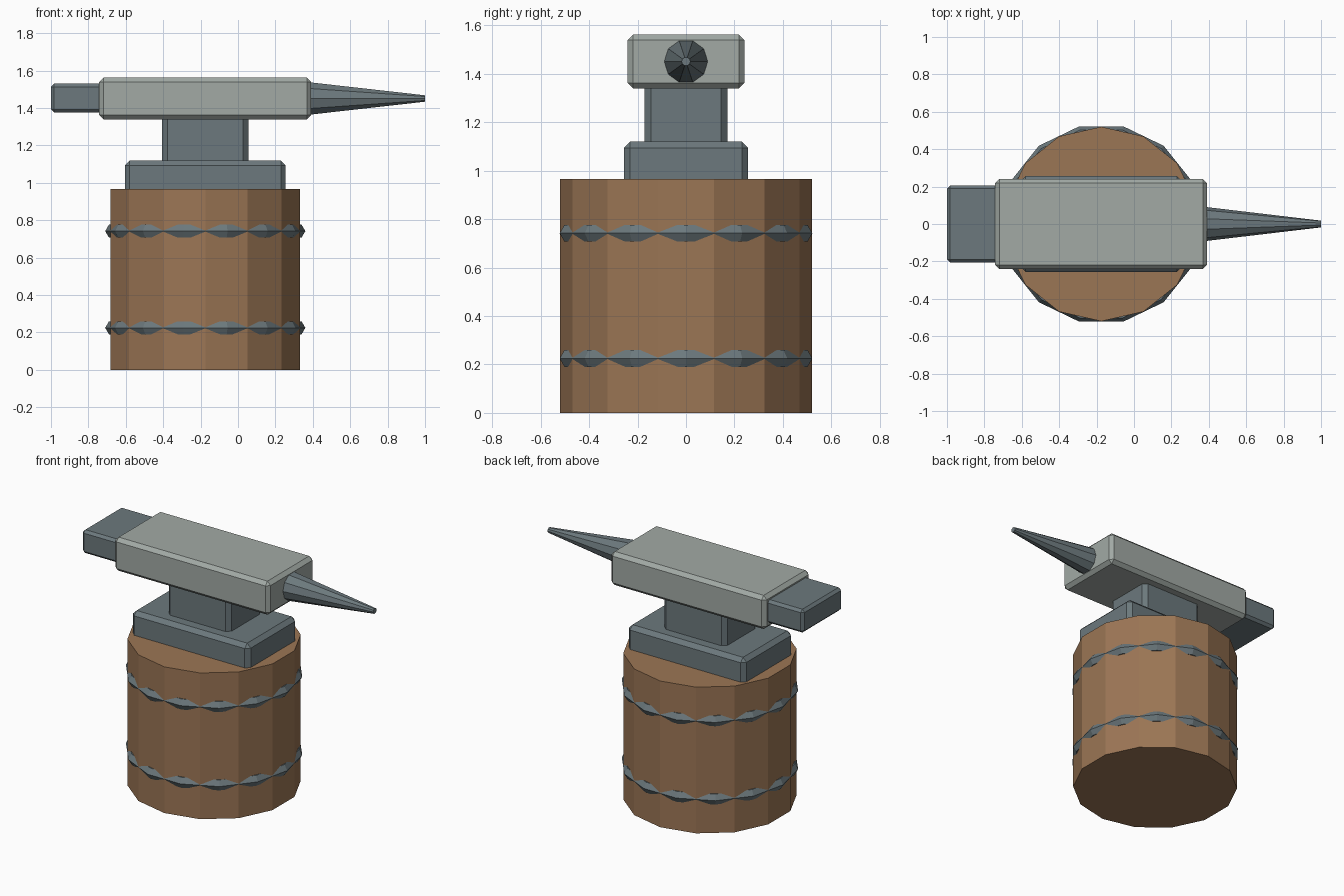
import bpy, math

if "Cube" in bpy.data.objects:
    bpy.data.objects.remove(bpy.data.objects["Cube"])


def material(name, rgb):
    m = bpy.data.materials.new(name)
    m.diffuse_color = (*rgb, 1)
    m.use_nodes = True
    m.node_tree.nodes["Principled BSDF"].inputs["Base Color"].default_value = m.diffuse_color
    return m


WOOD = material("wood", (0.33, 0.18, 0.09))
DARK = material("dark_steel", (0.15, 0.19, 0.205))
FACE = material("worn_steel", (0.36, 0.40, 0.375))
CX = -0.175  # stump and foot axis


def finish(name, mat):
    ob = bpy.context.object
    ob.name = name
    ob.data.materials.append(mat)
    return ob


def block(name, x, y, z, bevel, mat):
    """Chamfered box: x and z are (min, max), y is the half width."""
    bpy.ops.mesh.primitive_cube_add(
        size=1, location=((x[0] + x[1]) / 2, 0, (z[0] + z[1]) / 2))
    ob = finish(name, mat)
    ob.scale = (x[1] - x[0], 2 * y, z[1] - z[0])
    bpy.ops.object.transform_apply(location=False, rotation=False, scale=True)
    mod = ob.modifiers.new("chamfer", 'BEVEL')
    mod.width = bevel
    mod.segments = 1
    return ob


# Wooden stump
bpy.ops.mesh.primitive_cylinder_add(vertices=14, radius=0.52, depth=0.966,
                                    location=(CX, 0, 0.483))
finish("stump", WOOD)

# Iron hoops, half a facet out of step with the stump
for name, z in (("lower_hoop", 0.225), ("upper_hoop", 0.742)):
    bpy.ops.mesh.primitive_torus_add(major_segments=14, minor_segments=6,
                                     major_radius=0.495, minor_radius=0.04,
                                     location=(CX, 0, z))
    finish(name, DARK)

# Anvil foot, waist, body and heel
block("foot", (-0.605, 0.255), 0.257, (0.935, 1.12), 0.026, DARK)
block("waist", (-0.405, 0.055), 0.171, (1.09, 1.37), 0.027, DARK)
block("body", (-0.743, 0.391), 0.241, (1.34, 1.562), 0.023, FACE)
block("heel", (-1.0, -0.70), 0.206, (1.376, 1.53), 0.017, DARK)

# Tapered horn
bpy.ops.mesh.primitive_cone_add(vertices=10, radius1=0.0925, radius2=0.018,
                                depth=0.63, location=(0.685, 0, 1.451),
                                rotation=(0, math.pi / 2, 0))
finish("horn", DARK)
